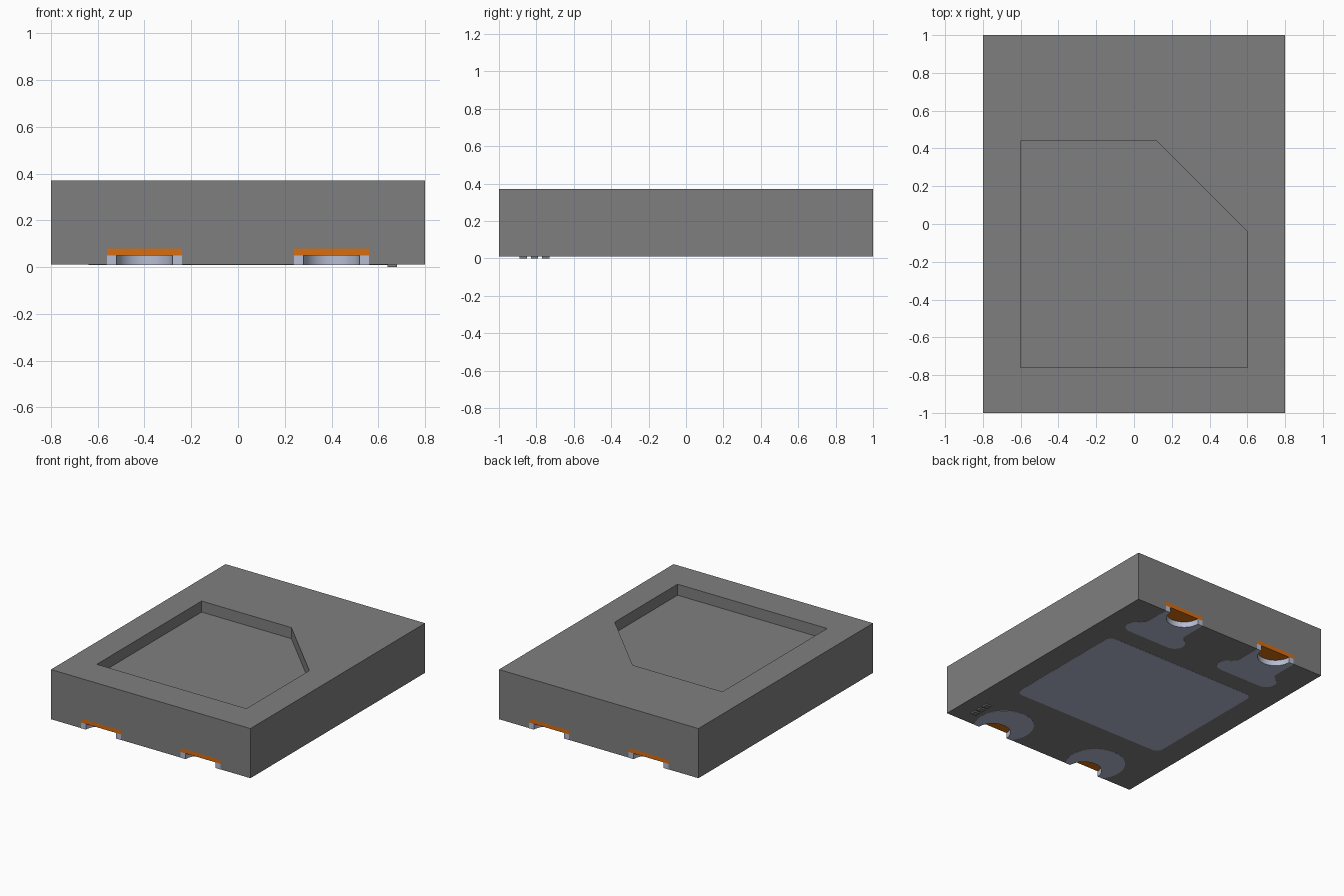
import bpy, bmesh
from math import sin, cos, pi, radians

cube = bpy.data.objects.get("Cube")
if cube:
    bpy.data.objects.remove(cube, do_unlink=True)


def material(name, rgb):
    m = bpy.data.materials.new(name)
    m.use_nodes = True
    m.diffuse_color = (*rgb, 1)
    m.node_tree.nodes["Principled BSDF"].inputs["Base Color"].default_value = (*rgb, 1)
    return m


GREY = material("housing grey", (0.212, 0.212, 0.212))
ORANGE = material("copper orange", (0.67, 0.153, 0.006))
SILVER = material("pad silver", (0.47, 0.51, 0.65))


def arc(cx, cy, r, a0, a1, n=24):
    """Points along an arc, angles in degrees."""
    steps = [radians(a0 + (a1 - a0) * i / n) for i in range(n + 1)]
    return [(cx + r * cos(a), cy + r * sin(a)) for a in steps]


def prism(name, pts, z0, z1, mat, smooth=False):
    """Extrude a flat outline from z0 up to z1."""
    bm = bmesh.new()
    face = bm.faces.new([bm.verts.new((x, y, z0)) for x, y in pts])
    top = bmesh.ops.extrude_face_region(bm, geom=[face])["geom"]
    for v in top:
        if isinstance(v, bmesh.types.BMVert):
            v.co.z = z1
    bmesh.ops.recalc_face_normals(bm, faces=bm.faces)
    mesh = bpy.data.meshes.new(name)
    bm.to_mesh(mesh)
    bm.free()
    mesh.materials.append(mat)
    ob = bpy.data.objects.new(name, mesh)
    bpy.context.collection.objects.link(ob)
    if smooth:
        select(ob)
        bpy.ops.object.shade_smooth_by_angle(angle=radians(30))
    return ob


def select(ob):
    bpy.ops.object.select_all(action="DESELECT")
    ob.select_set(True)
    bpy.context.view_layer.objects.active = ob


def cut(ob, cutter):
    """Subtract the cutter, then discard it."""
    cutter.hide_render = True
    mod = ob.modifiers.new("cut", "BOOLEAN")
    mod.operation, mod.solver, mod.object = "DIFFERENCE", "EXACT", cutter
    select(ob)
    bpy.ops.object.modifier_apply(modifier=mod.name)
    bpy.data.objects.remove(cutter, do_unlink=True)


BASE, SEAT, CAP = 0.01, 0.05, 0.08      # housing underside, notch roof, copper top
PAD = BASE - 0.001                      # underside of the solder pads
R_IN, R_OUT = 0.12, 0.16                # edge notch radii

# Housing with a chamfered recess in the top
housing = prism("housing", [(-0.8, -1), (0.8, -1), (0.8, 1), (-0.8, 1)], BASE, 0.37, GREY)
recess = [(-0.6, -0.76), (0.6, -0.76), (0.6, -0.04), (0.12, 0.44), (-0.6, 0.44)]
cut(housing, prism("recess_cutter", recess, 0.29, 0.5, GREY))

for side, cx in (("left", 0.4), ("right", -0.4)):
    for end, cy, a in (("front", -1, 0), ("back", 1, 180)):
        tag = f"{end}_{side}"
        # Half-round edge notch, copper cap and plated wall
        cut(housing, prism("notch_cutter", arc(cx, cy, R_OUT, 0, 360, 48)[:-1], -0.1, CAP, GREY))
        outer = arc(cx, cy, R_OUT, a, a + 180)
        inner = arc(cx, cy, R_IN, a + 180, a)
        prism(f"{tag}_copper_cap", outer, SEAT, CAP, ORANGE, True)
        prism(f"{tag}_notch_wall", outer + inner, PAD, SEAT, SILVER, True)

    # Rounded front pad around the notch
    outline = arc(cx, -0.88, 0.2, -36.87, 216.87, 32)
    prism(f"front_{side}_pad", outline + arc(cx, -1, R_IN, 180, 0), PAD, BASE + 0.002, SILVER)

    # Back pad: neck from the notch to a round-ended bar, with filleted corners
    outline = (arc(cx + 0.19, 0.81, 0.03, 180, 270, 6)
               + arc(cx + 0.17, 0.70, 0.07, 80, -90, 12)
               + arc(cx - 0.17, 0.70, 0.07, 270, 100, 12)
               + arc(cx - 0.19, 0.81, 0.03, -90, 0, 6)
               + [(cx - R_OUT, 1)] + arc(cx, 1, R_IN, 180, 360) + [(cx + R_OUT, 1)])
    prism(f"back_{side}_pad", outline, PAD, BASE + 0.002, SILVER)

# Large central pad with rounded corners
corners = ((0.57, 0.44, 0), (-0.57, 0.44, 90), (-0.57, -0.44, 180), (0.57, -0.44, 270))
outline = [p for x, y, a in corners for p in arc(x, y, 0.05, a, a + 90, 6)]
prism("center_pad", outline, PAD, BASE + 0.002, SILVER)

# Row of small raised marks on the underside
for i, y in enumerate((-0.87, -0.81, -0.75)):
    prism(f"underside_mark_{i + 1}",
          [(0.64, y - 0.02), (0.68, y - 0.02), (0.68, y + 0.02), (0.64, y + 0.02)],
          0, BASE + 0.002, GREY)
